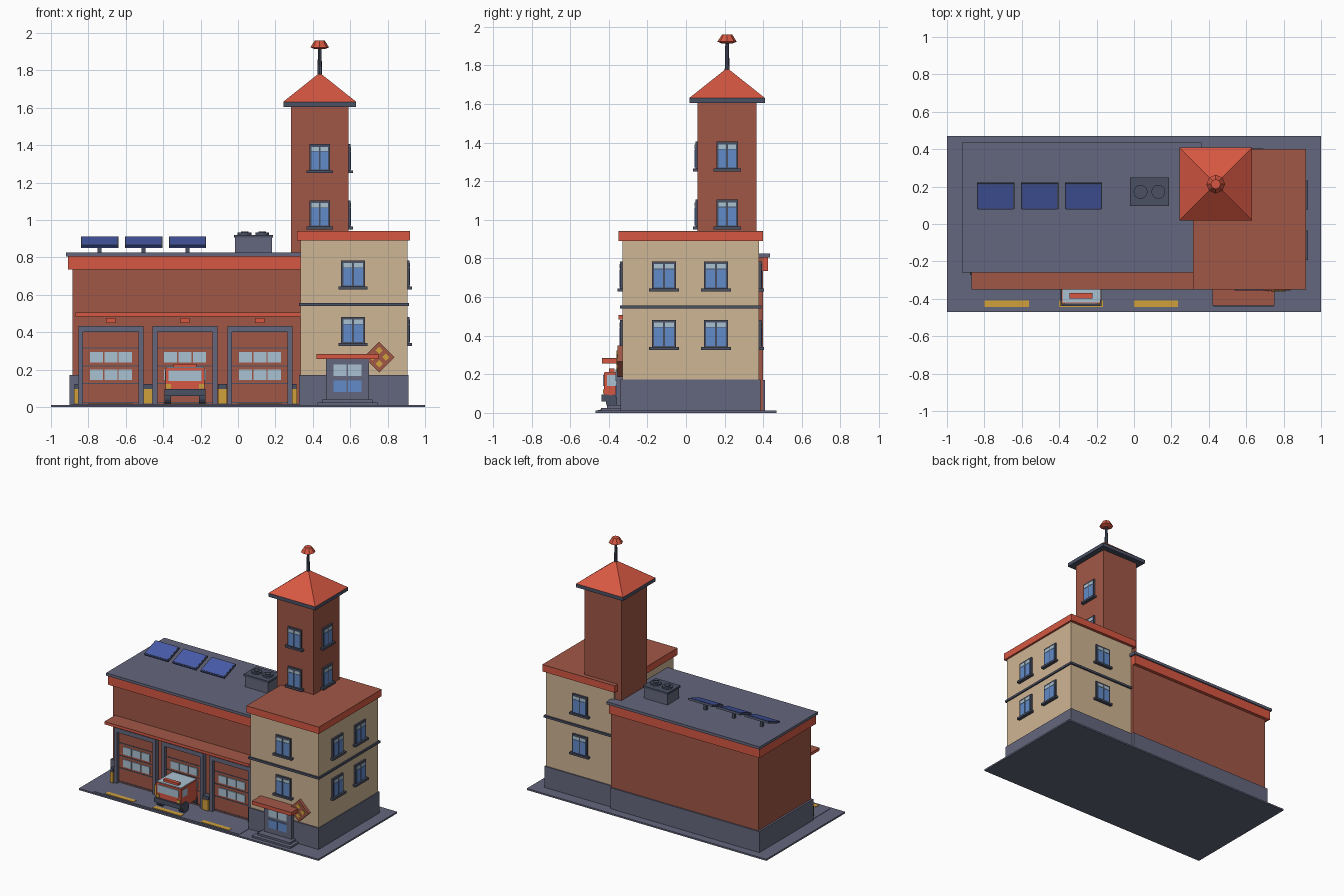
import bpy
import bmesh
from math import atan2, pi
from mathutils import Matrix, Vector

cube = bpy.data.objects.get("Cube")
if cube:
    bpy.data.objects.remove(cube, do_unlink=True)


def material(name, red, green, blue):
    mat = bpy.data.materials.new(name)
    linear = [(c / 255) ** 2.2 for c in (red, green, blue)] + [1]
    mat.diffuse_color = linear
    mat.use_nodes = True
    mat.node_tree.nodes["Principled BSDF"].inputs["Base Color"].default_value = linear
    return mat


brick = material("brick", 160, 88, 72)
red = material("bright red", 214, 88, 68)
tan = material("tan plaster", 206, 180, 146)
concrete = material("concrete grey", 100, 103, 124)
dark = material("dark slate", 76, 82, 100)
blue = material("window blue", 98, 138, 200)
pale = material("pale glass", 168, 192, 208)
yellow = material("safety yellow", 208, 160, 62)
solar = material("solar blue", 74, 92, 170)


def finish(name, bm, mat, matrix=None):
    mesh = bpy.data.meshes.new(name)
    bmesh.ops.recalc_face_normals(bm, faces=bm.faces)
    bm.to_mesh(mesh)
    bm.free()
    mesh.materials.append(mat)
    obj = bpy.data.objects.new(name, mesh)
    bpy.context.collection.objects.link(obj)
    if matrix:
        obj.matrix_world = matrix
    return obj


def box(name, mat, x, y, z, matrix=None):
    """Box from three (low, high) ranges."""
    bm = bmesh.new()
    bmesh.ops.create_cube(bm, size=1)
    for v in bm.verts:
        v.co = Vector([(lo + hi) / 2 + c * (hi - lo)
                       for c, (lo, hi) in zip(v.co, (x, y, z))])
    return finish(name, bm, mat, matrix)


def around(centre, half):
    return (centre - half, centre + half)


def cone(name, mat, sides, low, high, place, z, matrix=None):
    """Upright frustum between two heights."""
    bm = bmesh.new()
    bmesh.ops.create_cone(bm, cap_ends=True, segments=sides, radius1=low,
                          radius2=high, depth=z[1] - z[0])
    if sides == 4:
        bmesh.ops.rotate(bm, verts=bm.verts, matrix=Matrix.Rotation(pi / 4, 3, "Z"))
    bmesh.ops.translate(bm, verts=bm.verts, vec=(*place, sum(z) / 2))
    return finish(name, bm, mat, matrix)


def window(name, place, turn, half):
    """Two-pane window; local -y points out of the wall."""
    at = Matrix.Translation(place) @ Matrix.Rotation(turn, 4, "Z")
    tall = 0.15
    box(name + "_frame", dark, around(0, half), (-0.012, 0.01), (0, tall), at)
    box(name + "_sill", dark, around(0, half + 0.015), (-0.025, 0.01), (-0.005, 0.01), at)
    for side in (-1, 1):
        centre = side * half / 2
        pane = around(centre - side * 0.003, half / 2 - 0.008)
        box(name + "_glass", blue, pane, (-0.015, 0), (0.015, 0.11), at)
        box(name + "_top_glass", pale, pane, (-0.015, 0), (0.113, tall - 0.014), at)


ground = 0.012

# Ground slab, apron and painted bay markings
box("ground_slab", concrete, (-1, 1), (-0.47, 0.47), (0, ground))
box("apron", concrete, (-0.89, 0.33), (-0.455, -0.2), (ground, 0.015))
bays = (-0.68, -0.283, 0.117)
for bay in bays:
    box("bay_marking", yellow, around(bay, 0.118), (-0.445, -0.41), (ground, 0.018))

# Garage hall
box("garage_walls", brick, (-0.885, 0.345), (-0.225, 0.4), (ground, 0.81))
box("garage_plinth", concrete, (-0.9, 0.345), (-0.2, 0.41), (ground, 0.17))
box("garage_corner_plinth", concrete, (-0.9, -0.853), (-0.235, -0.15), (ground, 0.17))
box("garage_fascia", red, (-0.91, 0.345), (-0.25, 0.425), (0.735, 0.806))
box("garage_roof", concrete, (-0.92, 0.36), (-0.26, 0.435), (0.805, 0.825))
box("garage_canopy", red, (-0.87, 0.335), (-0.35, -0.2), (0.485, 0.503))
box("garage_canopy_top", brick, (-0.87, 0.335), (-0.35, -0.2), (0.503, 0.506))

# Garage doors with frames, panes and signal lamps
for bay in bays:
    for side in (-1, 1):
        box("door_jamb", concrete, around(bay + side * 0.161, 0.013), (-0.26, -0.2), (ground, 0.43))
    box("door_lintel", concrete, around(bay, 0.174), (-0.26, -0.2), (0.4, 0.432))
    box("garage_door", brick, around(bay, 0.15), (-0.235, -0.2), (ground, 0.4))
    for seam in (0.025, 0.126, 0.22, 0.315):
        box("door_seam", dark, around(bay, 0.15), (-0.238, -0.23), around(seam, 0.003))
    for row in (0.172, 0.267):
        for column in (-1, 0, 1):
            box("door_pane", pale, around(bay + column * 0.077, 0.035),
                (-0.242, -0.23), around(row, 0.028))
    box("signal_lamp", red, around(bay, 0.025), (-0.25, -0.22), (0.45, 0.475))

# Guard posts between the doors
for post, half in ((-0.864, 0.011), (-0.481, 0.024), (-0.083, 0.024), (0.302, 0.012)):
    box("guard_post", dark, around(post, half), (-0.27, -0.2), (ground, 0.122))
    box("guard_post_band", yellow, around(post, half + 0.001), (-0.274, -0.2), (0.02, 0.097))

# Office block
box("office_walls", tan, (0.335, 0.905), (-0.33, 0.378), (ground, 0.9))
box("office_plinth", concrete, (0.325, 0.912), (-0.34, 0.387), (ground, 0.172))
box("office_band", dark, (0.325, 0.915), (-0.342, 0.39), (0.54, 0.556))
box("office_cornice", red, (0.315, 0.92), (-0.35, 0.4), (0.89, 0.938))
box("office_roof", brick, (0.315, 0.92), (-0.35, 0.4), (0.938, 0.942))
for level in (0.332, 0.634):
    window("office_front_window", (0.615, -0.33, level), 0, 0.063)
    window("office_back_window", (0.615, 0.378, level), pi, 0.063)
    for y in (-0.114, 0.155):
        window("office_side_window", (0.905, y, level), pi / 2, 0.063)

# Watch tower
tx, ty = 0.437, 0.213
box("tower_walls", brick, around(tx, 0.153), around(ty, 0.153), (0.5, 1.61))
box("tower_eave", dark, around(tx, 0.195), around(ty, 0.195), (1.605, 1.632))
cone("tower_roof", red, 4, 0.195 * 2 ** 0.5, 0, (tx, ty), (1.632, 1.787))
cone("mast", dark, 8, 0.013, 0.009, (tx, ty), (1.75, 1.93))
cone("beacon_cap", red, 8, 0.05, 0.026, (tx, ty), (1.923, 1.96))
cone("beacon_base", red, 8, 0.026, 0.05, (tx, ty), (1.913, 1.923))
for level in (0.955, 1.255):
    window("tower_front_window", (tx, ty - 0.153, level), 0, 0.056)
    window("tower_side_window", (tx + 0.153, ty, level), pi / 2, 0.056)

# Entrance porch
door = 0.585
box("lower_step", concrete, around(door, 0.16), (-0.44, -0.33), (ground, 0.025))
box("upper_step", concrete, around(door, 0.135), (-0.41, -0.33), (0.025, 0.04))
box("entrance_frame", concrete, around(door, 0.115), (-0.36, -0.33), (0.03, 0.257))
box("entrance_canopy", red, around(door, 0.165), (-0.435, -0.33), (0.257, 0.28))
box("entrance_canopy_top", brick, around(door, 0.165), (-0.435, -0.33), (0.28, 0.284))
for side in (-1, 1):
    leaf = around(door + side * 0.039, 0.035)
    box("entrance_upper_glass", pale, leaf, (-0.365, -0.35), (0.165, 0.226))
    box("entrance_lower_glass", blue, leaf, (-0.365, -0.35), (0.08, 0.143))

# Diamond wall sign with a cross of plates
sign = Matrix.Translation((0.755, -0.34, 0.267)) @ Matrix.Rotation(pi / 4, 4, "Y")
box("sign_board", brick, around(0, 0.058), (-0.015, 0.01), around(0, 0.058), sign)
for a, b in ((-1, -1), (1, 1), (-1, 1), (1, -1)):
    box("sign_plate", yellow, around(a * 0.025, 0.014), (-0.02, -0.01),
        around(b * 0.025, 0.014), sign)

# Solar panels on posts
tilt = Matrix.Rotation(atan2(0.05, 0.14), 4, "X")
for x in (-0.74, -0.505, -0.27):
    at = Matrix.Translation((x, 0.15, 0.88)) @ tilt
    box("solar_frame", dark, around(0, 0.1), around(0, 0.073), around(0, 0.007), at)
    box("solar_cells", solar, around(0, 0.094), around(0, 0.067), (0, 0.009), at)
    box("solar_front_edge", solar, around(0, 0.094), (-0.075, 0), around(0, 0.005), at)
    box("solar_post", dark, around(x, 0.01), around(0.15, 0.01), (0.82, 0.875))

# Rooftop fan unit
box("fan_unit", concrete, around(0.083, 0.098), around(0.172, 0.07), (0.82, 0.91))
box("fan_unit_lid", dark, around(0.083, 0.104), around(0.172, 0.076), (0.905, 0.92))
for x in (0.035, 0.13):
    cone("fan", dark, 16, 0.037, 0.037, (x, 0.172), (0.92, 0.932))
    cone("fan_hub", dark, 12, 0.02, 0.02, (x, 0.172), (0.93, 0.938))

# Fire truck leaving the middle bay
truck = -0.283
box("truck_body", red, around(truck, 0.105), (-0.425, -0.15), (0.06, 0.208))
box("truck_roof", pale, around(truck, 0.1), (-0.42, -0.15), (0.208, 0.213))
box("truck_windshield", pale, around(truck, 0.088), (-0.431, -0.42), (0.138, 0.195))
box("truck_bumper", dark, around(truck, 0.11), (-0.438, -0.4), (0.06, 0.095))
box("truck_light_bar", red, around(truck, 0.062), (-0.398, -0.37), (0.21, 0.23))
for side in (-1, 1):
    box("truck_headlight", yellow, around(truck + side * 0.088, 0.014), (-0.431, -0.42), (0.1, 0.122))
    box("truck_side_glass", pale, around(truck + side * 0.105, 0.003), (-0.41, -0.35), (0.14, 0.195))
    for y in (-0.375, -0.21):
        axle = Matrix.Translation((truck + side * 0.092, y, 0.055)) @ Matrix.Rotation(pi / 2, 4, "Y")
        cone("truck_wheel", dark, 16, 0.04, 0.04, (0, 0), around(0, 0.018), axle)
